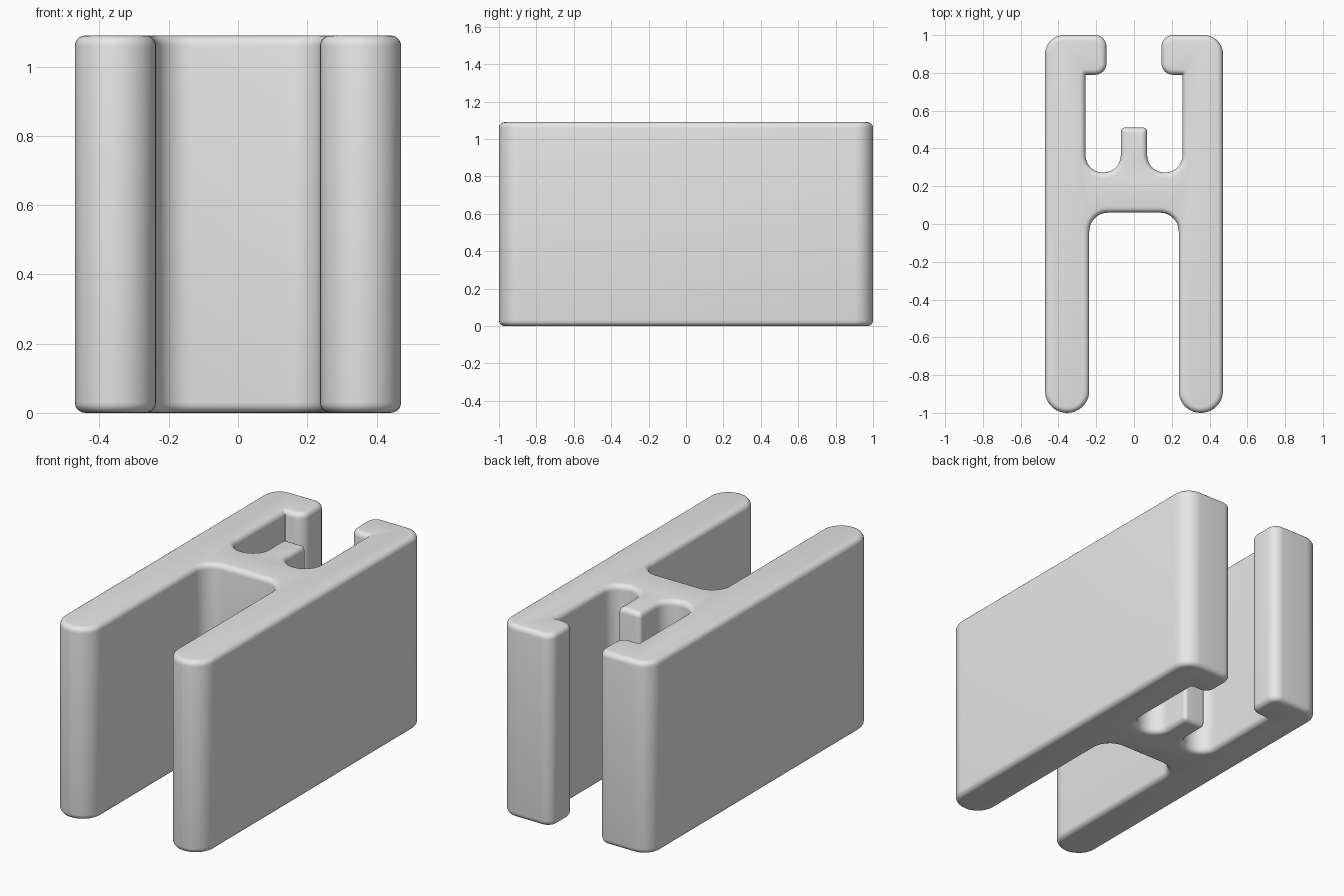
import bpy
import bmesh
import math
from mathutils import Vector

cube = bpy.data.objects.get("Cube")
if cube:
    bpy.data.objects.remove(cube, do_unlink=True)

HEIGHT = 1.09
RIM = 0.03
ARC_STEPS = 10
RIM_STEPS = 5

# Half of the cross-section: corner x, corner y, fillet radius
half = [
    (0.07, 0.51, 0.022),    # centre tooth
    (0.07, 0.273, 0.09),    # round slot
    (0.257, 0.273, 0.092),
    (0.257, 0.79, 0.002),   # hook
    (0.146, 0.79, 0.06),
    (0.146, 1.0, 0.06),
    (0.471, 1.0, 0.1),      # outer wall
    (0.471, -1.0, 0.116),   # leg tip
    (0.237, -1.0, 0.116),
    (0.237, 0.06, 0.1),     # web between the legs
]
corners = [(-x, y, r) for x, y, r in half] + [c for c in reversed(half)]


def outline(inset):
    """Counter-clockwise filleted outline, offset inwards by inset."""
    points = []
    for i, (x, y, radius) in enumerate(corners):
        p = Vector((x, y))
        a = (p - Vector(corners[i - 1][:2])).normalized()
        b = (Vector(corners[(i + 1) % len(corners)][:2]) - p).normalized()
        na, nb = Vector((-a.y, a.x)), Vector((-b.y, b.x))
        convex = a.x * b.y - a.y * b.x > 0
        r = max(radius - inset, 0.003) if convex else radius + inset
        side = 1 if convex else -1
        centre = p + (na + nb) * (inset + side * r)
        for k in range(ARC_STEPS + 1):
            t = k / ARC_STEPS * math.pi / 2
            points.append(centre - side * r * (na * math.cos(t) + nb * math.sin(t)))
    return points


# Levels of the body: rounded lower rim, straight wall, rounded upper rim
angles = [k / RIM_STEPS * math.pi / 2 for k in range(RIM_STEPS + 1)]
lower = [(RIM * (1 - math.sin(t)), RIM * (1 - math.cos(t))) for t in angles]
levels = lower + [(d, HEIGHT - z) for d, z in reversed(lower)]

bm = bmesh.new()
rings = [[bm.verts.new((p.x, p.y, z)) for p in outline(d)] for d, z in levels]
for low, high in zip(rings, rings[1:]):
    for i in range(len(low)):
        j = (i + 1) % len(low)
        bm.faces.new((low[i], low[j], high[j], high[i]))
bm.faces.new(list(reversed(rings[0])))
bm.faces.new(rings[-1])
bmesh.ops.recalc_face_normals(bm, faces=bm.faces[:])

mesh = bpy.data.meshes.new("slotted_clip_body")
bm.to_mesh(mesh)
bm.free()
body = bpy.data.objects.new("slotted_clip_body", mesh)
bpy.context.collection.objects.link(body)

# Single grey material
grey = bpy.data.materials.new("light_grey")
grey.use_nodes = True
grey.diffuse_color = (0.8, 0.8, 0.8, 1)
grey.node_tree.nodes["Principled BSDF"].inputs["Base Color"].default_value = (0.8, 0.8, 0.8, 1)
mesh.materials.append(grey)

bpy.ops.object.select_all(action="DESELECT")
body.select_set(True)
bpy.context.view_layer.objects.active = body
bpy.ops.object.shade_smooth_by_angle(angle=math.radians(35))
